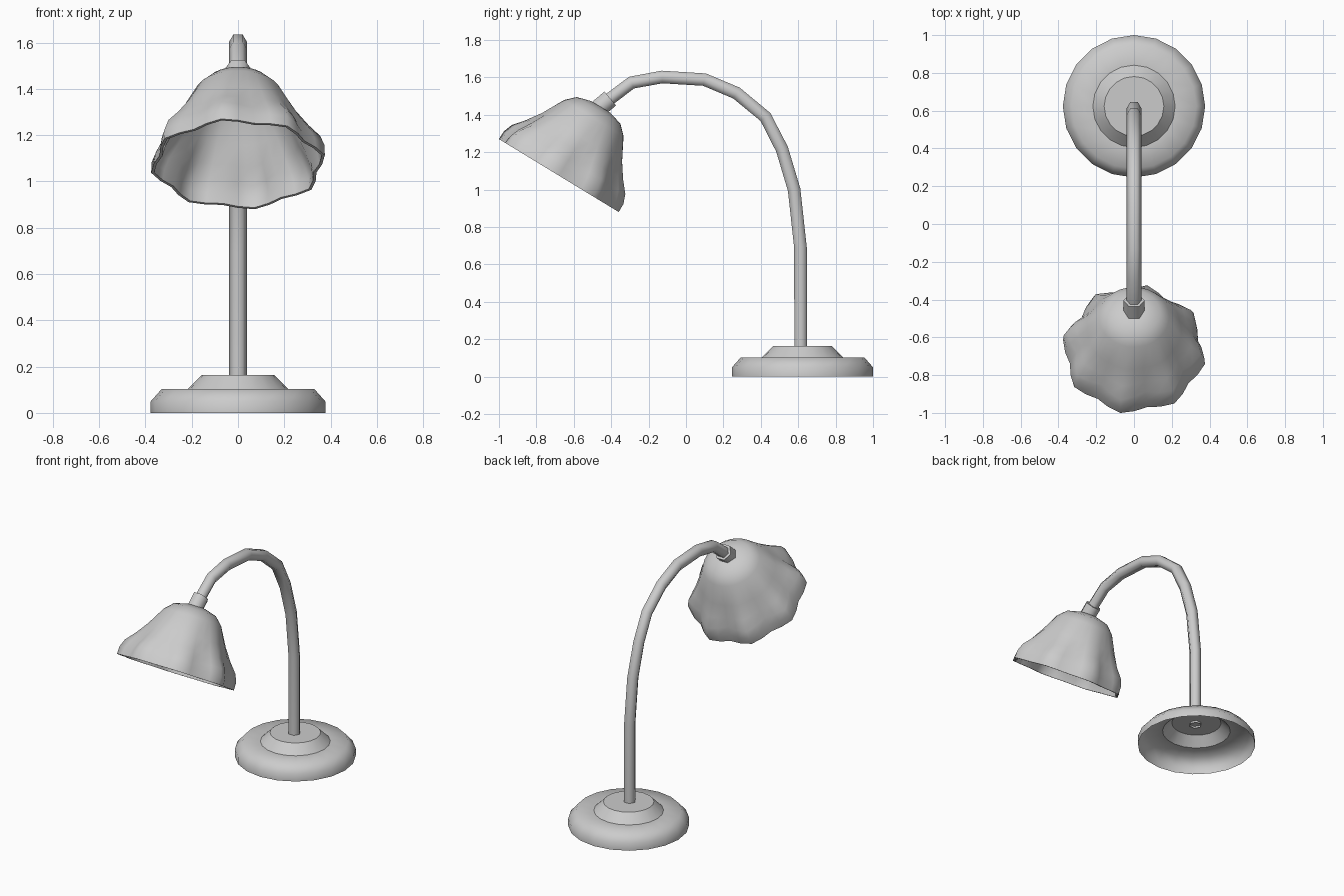
import bpy, bmesh
from math import cos, sin, pi, radians
from mathutils import Vector

old = bpy.data.objects.get("Cube")
if old:
    bpy.data.objects.remove(old)

grey = bpy.data.materials.new("plain grey")
grey.use_nodes = True
grey.diffuse_color = (0.6, 0.6, 0.6, 1)
grey.node_tree.nodes["Principled BSDF"].inputs["Base Color"].default_value = (0.6, 0.6, 0.6, 1)


def ring(y, z, direction, radius, sides, phase=0.0):
    """Circle of points square to a direction in the YZ plane; radius may be a function of angle."""
    w = Vector((0, *direction)).normalized()
    u, v = Vector((1, 0, 0)), Vector((0, w.z, -w.y))
    points = []
    for i in range(sides):
        a = phase + 2 * pi * i / sides
        r = radius(a) if callable(radius) else radius
        points.append(Vector((0, y, z)) + r * (u * cos(a) + v * sin(a)))
    return points


def loft(name, rings, cap_start=False, cap_end=False, sharp=()):
    """Skin a list of rings; rings numbered in sharp keep a hard edge."""
    bm = bmesh.new()
    loops = [[bm.verts.new(p) for p in r] for r in rings]
    n = len(loops[0])
    for a, b in zip(loops, loops[1:]):
        for i in range(n):
            j = (i + 1) % n
            bm.faces.new((a[i], a[j], b[j], b[i]))
    if cap_start:
        bm.faces.new(loops[0][::-1])
    if cap_end:
        bm.faces.new(loops[-1])
    for f in bm.faces:
        f.smooth = True
    for k in sharp:
        for i in range(n):
            bm.edges.get((loops[k][i], loops[k][(i + 1) % n])).smooth = False
    mesh = bpy.data.meshes.new(name)
    bm.to_mesh(mesh)
    bm.free()
    mesh.materials.append(grey)
    obj = bpy.data.objects.new(name, mesh)
    bpy.context.collection.objects.link(obj)
    return obj


# Hollow stepped base, open underneath
base_profile = [(0.377, 0), (0.377, 0.05), (0.33, 0.103), (0.218, 0.103), (0.158, 0.163)]
loft("base", [ring(0.623, z, (0, 1), r, 20, pi / 2) for r, z in base_profile],
     cap_end=True, sharp=(3, 4))

# Six-sided curved stem
path = [Vector(p) for p in [
    (0.613, 0.15), (0.612, 0.69), (0.578, 1.0), (0.513, 1.217), (0.425, 1.388), (0.27, 1.516),
    (0.099, 1.588), (-0.128, 1.602), (-0.291, 1.572), (-0.44, 1.46)]]
stem = []
for i, p in enumerate(path):
    before = (p - path[i - 1]).normalized() if i else Vector((0, 1))
    after = (path[i + 1] - p).normalized() if i < len(path) - 1 else before
    stem.append(ring(p.x, p.y, before + after, 0.039, 6))
loft("stem", stem, sharp=(0,))

# Six-sided collar joining stem and shade
collar_axis = (0.77, 0.63)
loft("collar", [ring(y, z, collar_axis, 0.056, 6) for y, z in [(-0.49, 1.415), (-0.405, 1.487)]],
     cap_start=True, cap_end=True, sharp=(0, 1))

# Ruffled bell shade: height along axis, radius, ruffle depth
axis = Vector((0.52, 0.854)).normalized()
rim_centre = Vector((-0.68, 1.075))
LOBES, PHASE, WALL = 8, radians(34), 0.013
bell = [(0, 0.364, 0.018), (0.05, 0.357, 0.024), (0.1, 0.336, 0.026), (0.16, 0.296, 0.015),
        (0.24, 0.25, 0.004), (0.36, 0.186, 0), (0.408, 0.137, 0), (0.43, 0.06, 0)]


def shade_ring(height, radius, ruffle, inset):
    c = rim_centre + axis * (height - (inset if height > 0.3 else 0))
    return ring(c.x, c.y, axis,
                lambda a: radius - inset + ruffle * cos(LOBES * (a - PHASE)), 32, PHASE)


outer = [shade_ring(*b, 0) for b in bell]
inner = [shade_ring(*b, WALL) for b in bell]
loft("shade", inner[::-1] + outer, cap_start=True, cap_end=True,
     sharp=(len(bell) - 1, len(bell)))
